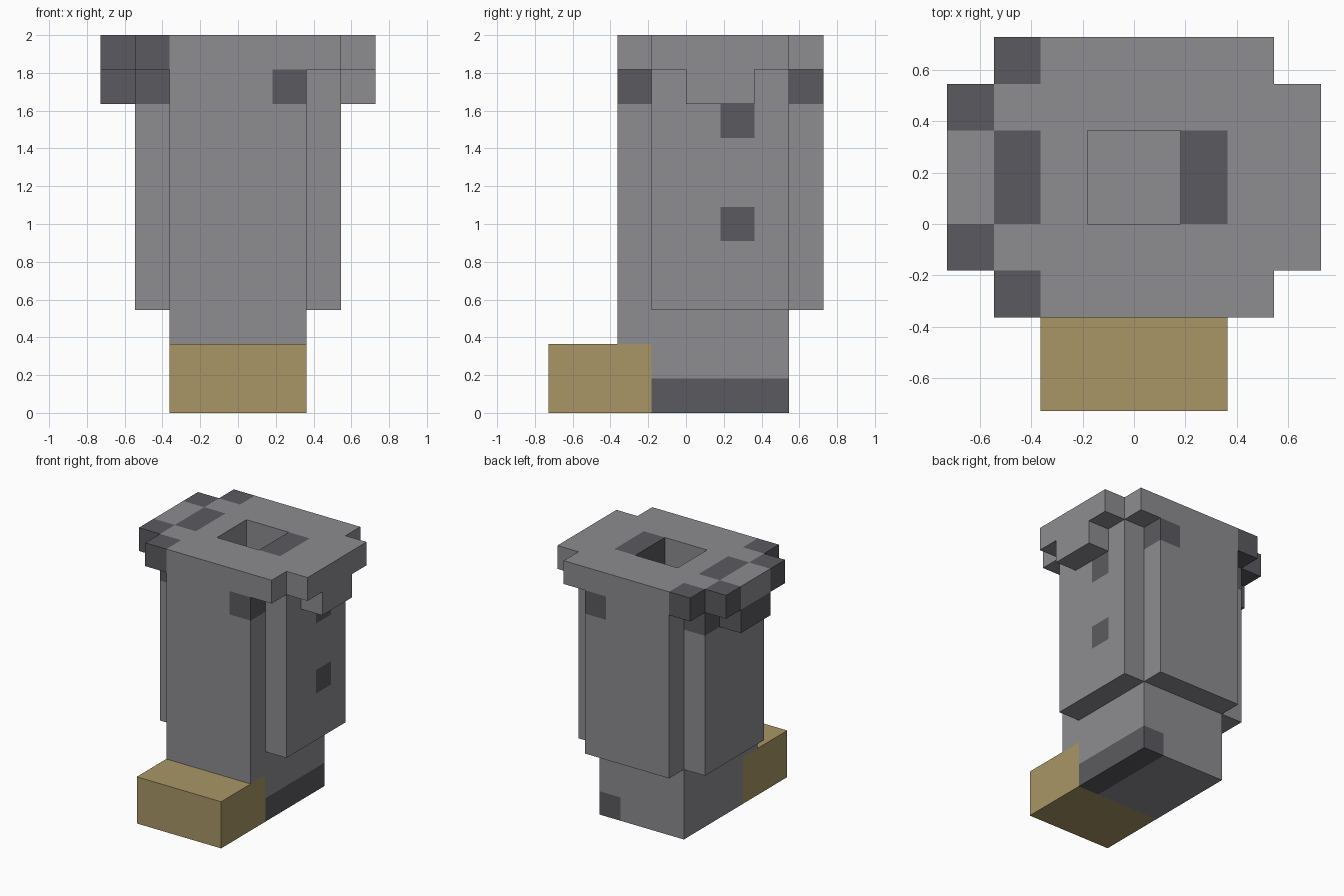
import bpy, bmesh
from itertools import product
from mathutils import Vector

if "Cube" in bpy.data.objects:
    bpy.data.objects.remove(bpy.data.objects["Cube"])

U = 2 / 11  # one block; the model is 11 blocks tall


def material(name, rgb):
    m = bpy.data.materials.new(name)
    m.diffuse_color = (*rgb, 1)
    m.use_nodes = True
    m.node_tree.nodes["Principled BSDF"].inputs["Base Color"].default_value = m.diffuse_color
    return m


GREY = material("stone grey", (0.266, 0.262, 0.279))
DARK = material("dark grey", (0.105, 0.102, 0.114))
TAN = material("tan", (0.397, 0.305, 0.136))


def box(x0, x1, y0, y1, z0, z1):
    """Set of unit blocks filling a box, in block units."""
    return set(product(range(x0, x1), range(y0, y1), range(z0, z1)))


# Square socket in the top
socket = box(-1, 1, 0, 2, 9, 11)

# Parts as unions of boxes
toe = box(-2, 2, -4, -1, 0, 2)
leg = box(-2, 2, -1, 3, 0, 2) | box(-2, 2, -2, 3, 2, 10)
guards = box(-3, -2, -1, 3, 3, 10) | box(2, 3, -1, 3, 3, 10) | box(-2, 2, 3, 4, 3, 10)
rim = box(-3, 3, -2, 4, 10, 11) | box(-4, 4, -1, 3, 10, 11)
lugs = box(-4, -3, 0, 2, 9, 10) | box(3, 4, 0, 2, 9, 10)
parts = {
    "toe_cap": (toe, TAN),
    "leg_core": (leg - socket, GREY),
    "guard_panels": (guards, GREY),
    "top_rim": (rim - socket, GREY),
    "side_lugs": (lugs, GREY),
}
occupied = set().union(*(cells for cells, _ in parts.values()))

# Dark worn blocks
dark = (
    box(1, 2, -1, 3, 0, 1)                               # sole edge
    | box(1, 2, -2, -1, 9, 10) | box(1, 2, 3, 4, 9, 10)  # under the rim
    | box(2, 3, 1, 2, 5, 6) | box(2, 3, 1, 2, 8, 9)      # right panel
    | box(-3, -2, -1, 0, 9, 10) | box(-3, -2, 2, 3, 9, 10)
    | box(-4, -3, 0, 2, 9, 10)                           # left lug
    | box(-3, -2, -2, -1, 10, 11) | box(-3, -2, 3, 4, 10, 11)
    | box(-4, -3, -1, 0, 10, 11) | box(-4, -3, 2, 3, 10, 11)
    | box(-3, -2, 0, 2, 10, 11) | box(1, 2, 0, 2, 9, 11)  # beside socket
)


def build(name, cells, base):
    """Skin a set of blocks, keeping only faces open to the outside."""
    bm = bmesh.new()
    verts = {}

    def vert(p):
        if p not in verts:
            verts[p] = bm.verts.new(Vector(p) * U)
        return verts[p]

    for cell in sorted(cells):
        for axis, side in product(range(3), (0, 1)):
            near = list(cell)
            near[axis] += 1 if side else -1
            if tuple(near) in occupied:
                continue
            a, b = (axis + 1) % 3, (axis + 2) % 3
            ring = []
            for da, db in ((0, 0), (1, 0), (1, 1), (0, 1)):
                p = list(cell)
                p[axis] += side
                p[a] += da
                p[b] += db
                ring.append(vert(tuple(p)))
            face = bm.faces.new(ring if side else ring[::-1])
            face.material_index = int(cell in dark)
    mesh = bpy.data.meshes.new(name)
    bm.to_mesh(mesh)
    bm.free()
    mesh.materials.append(base)
    if cells & dark:
        mesh.materials.append(DARK)
    bpy.context.collection.objects.link(bpy.data.objects.new(name, mesh))


for part, (cells, base) in parts.items():
    build(part, cells, base)
